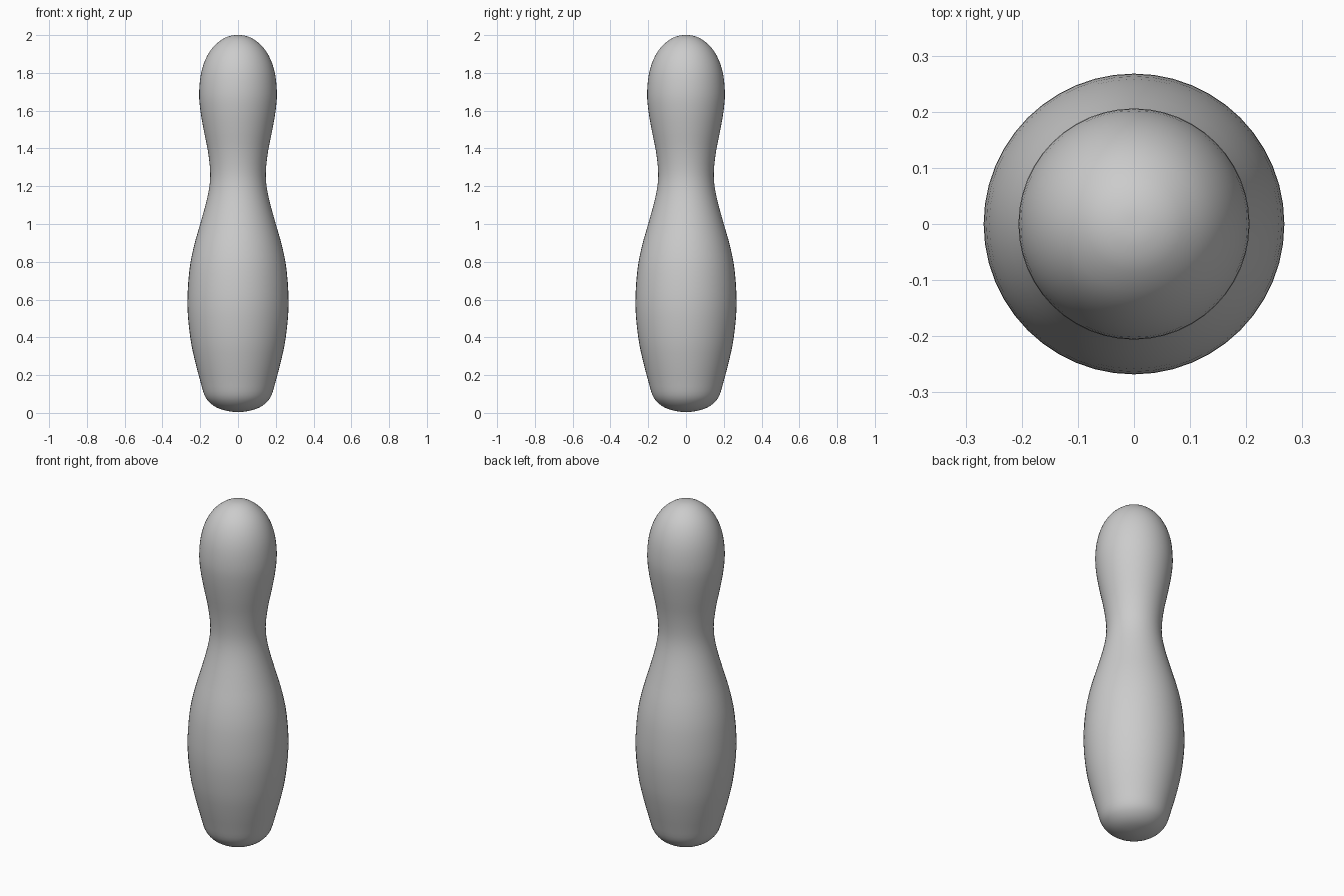
import bpy, bmesh, math
from mathutils import Vector

if "Cube" in bpy.data.objects:
    bpy.data.objects.remove(bpy.data.objects["Cube"])

# Pin profile: (radius, height) from base to crown
profile = [(0, 0.004), (0.06, 0.011), (0.11, 0.027), (0.15, 0.055), (0.178, 0.095),
           (0.2, 0.17), (0.229, 0.28), (0.253, 0.4), (0.268, 0.57), (0.258, 0.75),
           (0.234, 0.88), (0.2, 1.0), (0.167, 1.12), (0.15, 1.21), (0.148, 1.29),
           (0.16, 1.39), (0.182, 1.5), (0.199, 1.6), (0.206, 1.69), (0.197, 1.79),
           (0.173, 1.87), (0.135, 1.933), (0.085, 1.977), (0.04, 1.996), (0, 2.0)]
SEGMENTS = 48
STEPS = 3


def smooth_path(points):
    """Catmull-Rom curve through the profile, mirrored across the axis at its ends."""
    first, last = points[1], points[-2]
    p = [Vector(q) for q in [(-first[0], first[1]), *points, (-last[0], last[1])]]
    path = []
    for a, b, c, d in zip(p, p[1:], p[2:], p[3:]):
        for i in range(STEPS):
            t = i / STEPS
            path.append(0.5 * (2 * b + (c - a) * t + (2 * a - 5 * b + 4 * c - d) * t * t
                               + (3 * b - a - 3 * c + d) * t ** 3))
    return path + [p[-2]]


# Revolve the profile into the pin body
bm = bmesh.new()
verts = [bm.verts.new((r, 0, z)) for r, z in smooth_path(profile)]
edges = [bm.edges.new(pair) for pair in zip(verts, verts[1:])]
bmesh.ops.spin(bm, geom=verts + edges, cent=(0, 0, 0), axis=(0, 0, 1),
               angle=math.tau, steps=SEGMENTS, use_merge=False)
bmesh.ops.remove_doubles(bm, verts=bm.verts, dist=1e-4)
bmesh.ops.recalc_face_normals(bm, faces=bm.faces)
for face in bm.faces:
    face.smooth = True

mesh = bpy.data.meshes.new("skittle_pin")
bm.to_mesh(mesh)
bm.free()
bpy.context.collection.objects.link(bpy.data.objects.new("skittle_pin", mesh))
